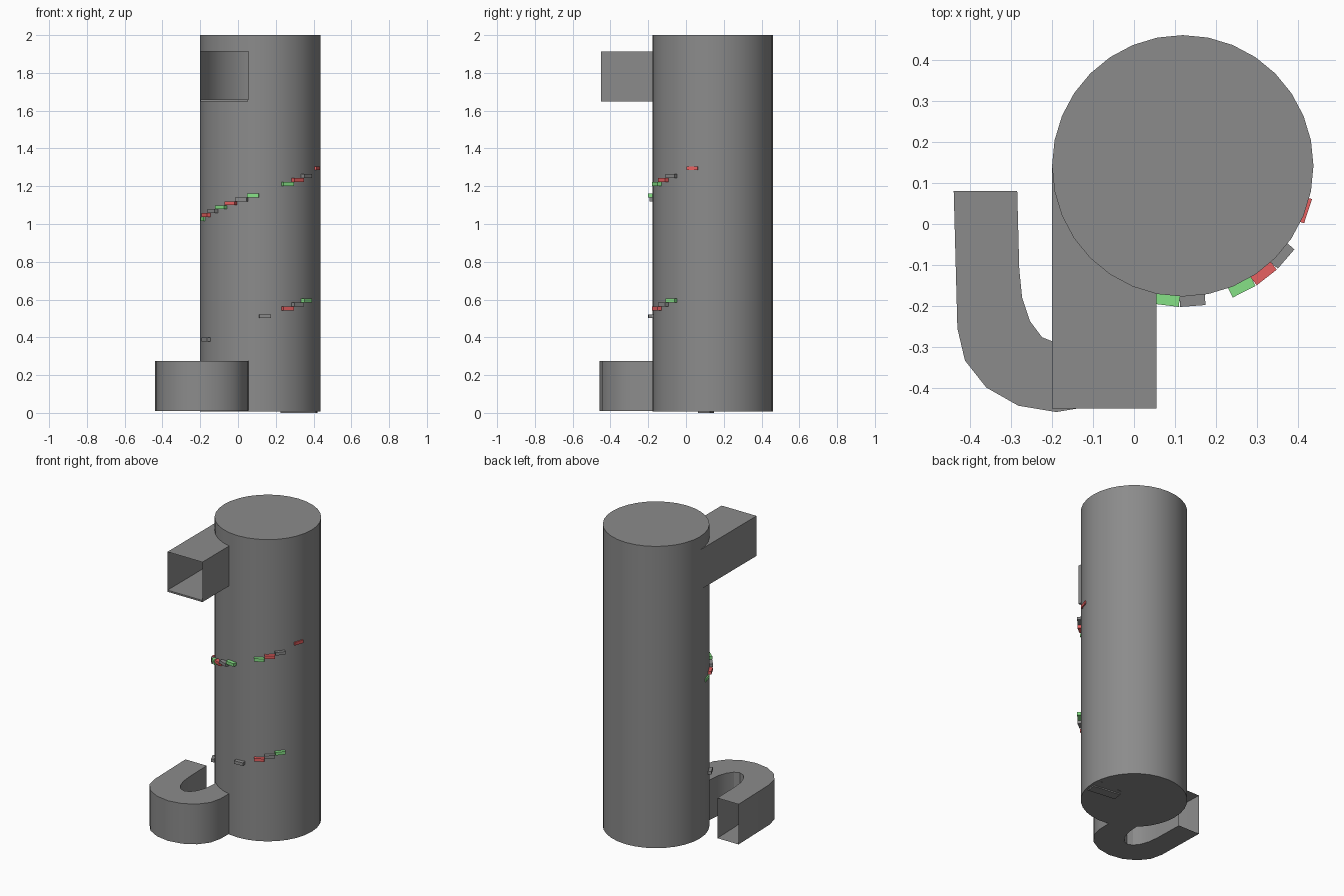
import bpy, bmesh
from math import sin, cos, radians, pi
from mathutils import Matrix

if "Cube" in bpy.data.objects:
    bpy.data.objects.remove(bpy.data.objects["Cube"])


def finish(bm, name, mat=None, smooth=False):
    bmesh.ops.recalc_face_normals(bm, faces=bm.faces)
    me = bpy.data.meshes.new(name)
    bm.to_mesh(me)
    bm.free()
    ob = bpy.data.objects.new(name, me)
    bpy.context.collection.objects.link(ob)
    me.materials.append(mat or grey)
    if smooth:
        bpy.context.view_layer.objects.active = ob
        ob.select_set(True)
        bpy.ops.object.shade_smooth_by_angle(angle=radians(30))
        ob.select_set(False)
    return ob


def material(name, col):
    m = bpy.data.materials.new(name)
    m.diffuse_color = (*col, 1)
    m.use_nodes = True
    m.node_tree.nodes["Principled BSDF"].inputs["Base Color"].default_value = m.diffuse_color
    return m


def duct(name, stations, z0, z1, smooth=False):
    """Open-ended rectangular tube through pairs of (left, right) plan points."""
    bm = bmesh.new()
    rings = [[bm.verts.new((*p, z)) for p, z in ((a, z0), (b, z0), (b, z1), (a, z1))]
             for a, b in stations]
    for r, s in zip(rings, rings[1:]):
        for i in range(4):
            j = (i + 1) % 4
            bm.faces.new((r[i], r[j], s[j], s[i]))
    return finish(bm, name, smooth=smooth)


def box(name, size, matrix, mat=None):
    bm = bmesh.new()
    bmesh.ops.create_cube(bm, size=1, matrix=matrix @ Matrix.Diagonal((*size, 1)))
    return finish(bm, name, mat)


def opening(bm, x0, x1, z0, z1):
    """Cut a rectangular doorway in the front half of a thin shell."""
    for co, no in (((0, 0, z0), (0, 0, 1)), ((0, 0, z1), (0, 0, 1)),
                   ((x0, 0, 0), (1, 0, 0)), ((x1, 0, 0), (1, 0, 0))):
        sides = [f for f in bm.faces if abs(f.normal.z) < 0.5
                 and f.calc_center_median().y < 0.142]
        geom = sides + list({e for f in sides for e in f.edges}) \
            + list({v for f in sides for v in f.verts})
        bmesh.ops.bisect_plane(bm, geom=geom, plane_co=co, plane_no=no)
        bm.normal_update()
    hole = []
    for f in bm.faces:
        c = f.calc_center_median()
        if abs(f.normal.z) < 0.5 and c.y < 0.142 and x0 < c.x < x1 and z0 < c.z < z1:
            hole.append(f)
    bmesh.ops.delete(bm, geom=hole, context='FACES')


grey = material("plain_grey", (0.26, 0.26, 0.26))
red = material("tread_red", (0.8, 0.12, 0.12))
green = material("tread_green", (0.24, 0.75, 0.24))

# Hollow round tower with doorways for both ducts
bm = bmesh.new()
bmesh.ops.create_cone(bm, cap_ends=True, segments=32, radius1=0.319, radius2=0.319,
                      depth=1.992, matrix=Matrix.Translation((0.119, 0.142, 1.004)))
bm.normal_update()
opening(bm, -0.2, 0.055, 1.66, 1.912)
opening(bm, -0.1, 0.055, 0.012, 0.275)
finish(bm, "tower", smooth=True)

# Upper entry duct with a thin floor plate, tangent to the tower's left side
duct("entry_duct", [((-0.2, -0.45), (0.055, -0.45)), ((-0.2, 0.14), (0.055, -0.16))], 1.648, 1.912)
box("entry_floor", (0.253, 0.59, 0.01), Matrix.Translation((-0.0725, -0.155, 1.654)))

# Lower exit duct: hollow U-bend leaving the tower and turning back
path = [((-0.44, 0.08), (-0.285, 0.08))]
for i in range(9):
    t = pi + pi * i / 8
    path.append(((-0.19 + 0.241 * cos(t), -0.255 + 0.204 * sin(t)),
                 (-0.19 + 0.09 * cos(t), -0.11 + 0.18 * sin(t))))
path.append(((0.055, 0.02), (-0.1, 0.02)))
duct("exit_duct", path, 0.01, 0.275, smooth=True)

# Spiral stair inside; some treads poke through the wall
poking = {19, 25, 27, 28, 29, *range(50, 57), 59, 60, 61, 63}
for n in range(79):
    outer = 0.333 if n in poking else 0.3
    if n in (50, 63):
        outer = 0.322
    z = 0.01 if n == 0 else 0.0206 * n - 0.003
    m = (Matrix.Translation((0.119, 0.132, z))
         @ Matrix.Rotation(radians(-7 + 11.25 * n), 4, 'Z')
         @ Matrix.Translation(((0.11 + outer) / 2, 0, 0)))
    # the lowest tread shows under the tower and is plain
    mat = None if n == 0 else (red, None, green)[n % 3]
    box(f"tread_{n}", (outer - 0.11, 0.062, 0.02), m, mat)
